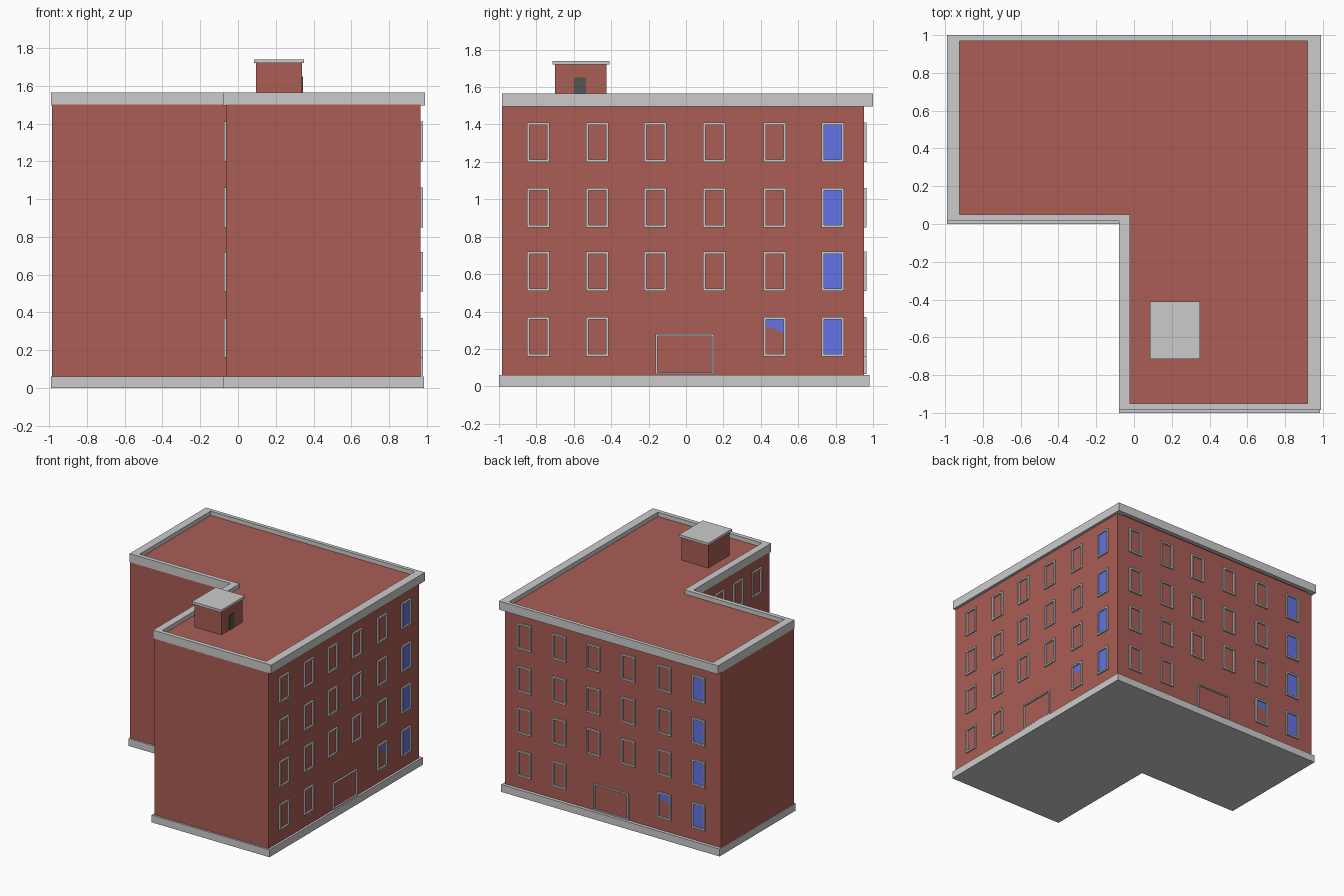
import bpy, bmesh
from math import pi
from mathutils import Matrix

if "Cube" in bpy.data.objects:
    bpy.data.objects.remove(bpy.data.objects["Cube"])


def material(name, rgb):
    m = bpy.data.materials.new(name)
    m.diffuse_color = (*rgb, 1)
    m.use_nodes = True
    m.node_tree.nodes["Principled BSDF"].inputs["Base Color"].default_value = m.diffuse_color
    return m


BRICK = material("brick", (0.4, 0.11, 0.09))
GLASS = material("blue_glass", (0.13, 0.17, 0.8))
DARK = material("dark_door", (0.09, 0.09, 0.08))


def finish(name, bm, mat=None):
    bmesh.ops.recalc_face_normals(bm, faces=bm.faces[:])
    me = bpy.data.meshes.new(name)
    bm.to_mesh(me)
    bm.free()
    ob = bpy.data.objects.new(name, me)
    bpy.context.collection.objects.link(ob)
    if mat:
        me.materials.append(mat)
    return ob


def add_box(bm, x0, x1, y0, y1, z0, z1):
    mat = Matrix.Translation(((x0 + x1) / 2, (y0 + y1) / 2, (z0 + z1) / 2))
    mat = mat @ Matrix.Diagonal((x1 - x0, y1 - y0, z1 - z0, 1))
    bmesh.ops.create_cube(bm, size=1, matrix=mat)


def box(name, dims, mat=None):
    bm = bmesh.new()
    add_box(bm, *dims)
    return finish(name, bm, mat)


def ell(left, right, front, back, step_x, step_y):
    """L-shaped outline, seen from above."""
    return [(step_x, front), (right, front), (right, back),
            (left, back), (left, step_y), (step_x, step_y)]


def slab(name, pts, z0, z1, mat=None):
    bm = bmesh.new()
    f = bm.faces.new([bm.verts.new((x, y, z0)) for x, y in pts])
    ext = bmesh.ops.extrude_face_region(bm, geom=[f], use_keep_orig=True)
    for v in ext["geom"]:
        if isinstance(v, bmesh.types.BMVert):
            v.co.z = z1
    return finish(name, bm, mat)


def ring(name, outer, inner, z0, z1):
    bm = bmesh.new()
    loops = [[bm.verts.new((x, y, z)) for x, y in pts]
             for pts, z in ((outer, z0), (outer, z1), (inner, z1), (inner, z0))]
    n = len(outer)
    for k in range(4):
        a, b = loops[k], loops[(k + 1) % 4]
        for i in range(n):
            j = (i + 1) % n
            bm.faces.new((a[i], a[j], b[j], b[i]))
    return finish(name, bm)


# Main masses: plinth, brick walls, roof deck and parapet
slab("plinth", ell(-0.99, 0.985, -1.0, 0.98, -0.08, 0.0), 0, 0.06)
slab("brick_walls", ell(-0.985, 0.967, -0.985, 0.953, -0.063, 0.015), 0.05, 1.5, BRICK)
deck = ell(-0.925, 0.92, -0.95, 0.97, -0.02, 0.05)
slab("roof_deck", deck, 1.5, 1.53, BRICK)
ring("parapet", ell(-0.99, 0.99, -0.985, 1.0, -0.08, 0.015), deck, 1.495, 1.565)

# Windows and entrance, laid out on the right facade
ROWS = [0.16, 0.51, 0.85, 1.20]
COLS = [-0.79, -0.475, -0.165, 0.15, 0.475, 0.785]


def add_frame(bm, x0, x1, y0, y1, z0, z1, t=0.013):
    add_box(bm, x0, x1, y0, y0 + t, z0, z1)
    add_box(bm, x0, x1, y1 - t, y1, z0, z1)
    add_box(bm, x0, x1, y0 + t, y1 - t, z0, z0 + t)
    add_box(bm, x0, x1, y0 + t, y1 - t, z1 - t, z1)


def facade(prefix, wall, angle):
    frames, glass = bmesh.new(), bmesh.new()
    for r, z in enumerate(ROWS):
        for c, y in enumerate(COLS):
            if r == 0 and c in (2, 3):
                continue
            add_frame(frames, wall - 0.01, wall + 0.013, y - 0.06, y + 0.06, z, z + 0.21)
            if c == 5:
                add_box(glass, wall - 0.01, wall + 0.002, y - 0.05, y + 0.05, z + 0.01, z + 0.2)
    # Partly visible pane beside the last ground floor window
    vs = [glass.verts.new((wall + 0.002, y, z)) for y, z in
          ((0.425, 0.325), (0.525, 0.285), (0.525, 0.36), (0.425, 0.36))]
    glass.faces.new(vs)
    add_frame(frames, wall - 0.01, wall + 0.013, -0.163, 0.15, 0.065, 0.28, 0.01)
    for name, bm, mat in (("frames", frames, None), ("glass", glass, GLASS)):
        finish(f"{prefix}_{name}", bm, mat).rotation_euler.z = angle


facade("right_window", 0.967, 0)
facade("back_window", 0.953, pi / 2)

# Windows on the inner courtyard wall
court = bmesh.new()
for z in ROWS:
    for y in (-0.82, -0.58, -0.34, -0.10):
        add_frame(court, -0.075, -0.055, y - 0.06, y + 0.06, z, z + 0.21)
finish("courtyard_window_frames", court)

# Rooftop stair hut
box("stair_hut", (0.095, 0.34, -0.70, -0.425, 1.52, 1.72), BRICK)
box("stair_hut_cap", (0.085, 0.35, -0.715, -0.41, 1.72, 1.74))
box("stair_hut_door", (0.33, 0.343, -0.60, -0.535, 1.53, 1.65), DARK)
